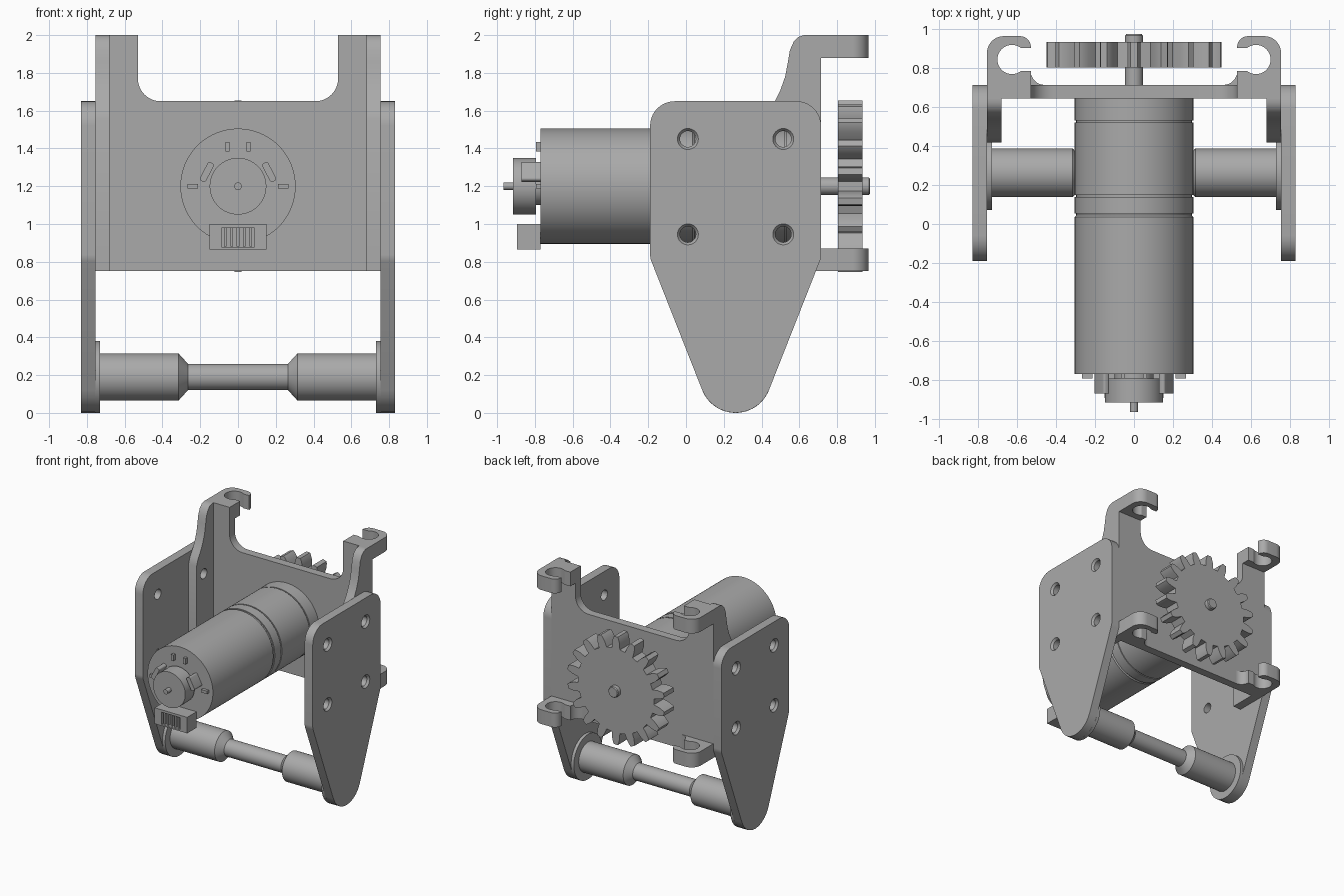
import bpy, bmesh, math
from mathutils import Vector

cube = bpy.data.objects.get("Cube")
if cube:
    bpy.data.objects.remove(cube, do_unlink=True)

GREY = (0.4, 0.4, 0.4, 1)
grey = bpy.data.materials.new("plain_grey")
grey.use_nodes = True
grey.diffuse_color = GREY
grey.node_tree.nodes["Principled BSDF"].inputs["Base Color"].default_value = GREY


def at(axis, u, v, t):
    return {"x": (t, u, v), "y": (u, t, v), "z": (u, v, t)}[axis]


def finish(bm, name):
    bmesh.ops.recalc_face_normals(bm, faces=bm.faces)
    mesh = bpy.data.meshes.new(name)
    bm.to_mesh(mesh)
    bm.free()
    mesh.materials.append(grey)
    obj = bpy.data.objects.new(name, mesh)
    bpy.context.collection.objects.link(obj)
    return obj


def arc(cu, cv, r, a0, a1, n=12):
    angles = [math.radians(a0 + (a1 - a0) * i / n) for i in range(n + 1)]
    return [(cu + r * math.cos(a), cv + r * math.sin(a)) for a in angles]


def rounded(points, n=10):
    """Outline from (u, v[, corner radius]) points."""
    out = []
    for i, p in enumerate(points):
        c = Vector(p[:2])
        if len(p) < 3:
            out.append(tuple(c))
            continue
        d0 = (Vector(points[i - 1][:2]) - c).normalized()
        d1 = (Vector(points[(i + 1) % len(points)][:2]) - c).normalized()
        half = d0.angle(d1) / 2
        mid = c + (d0 + d1).normalized() * p[2] / math.sin(half)
        start = c + d0 * p[2] / math.tan(half) - mid
        end = c + d1 * p[2] / math.tan(half) - mid
        sweep = math.pi - 2 * half
        for k in range(n + 1):
            f = k / n
            w = (start * math.sin((1 - f) * sweep) + end * math.sin(f * sweep)) / math.sin(sweep)
            out.append(tuple(mid + w))
    return out


def prism(name, outline, axis, t0, t1):
    bm = bmesh.new()
    face = bm.faces.new([bm.verts.new(at(axis, u, v, t0)) for u, v in outline])
    ext = bmesh.ops.extrude_face_region(bm, geom=[face])
    verts = [e for e in ext["geom"] if isinstance(e, bmesh.types.BMVert)]
    bmesh.ops.translate(bm, verts=verts, vec=at(axis, 0, 0, t1 - t0))
    return finish(bm, name)


def box(name, x0, x1, y0, y1, z0, z1):
    return prism(name, [(x0, y0), (x1, y0), (x1, y1), (x0, y1)], "z", z0, z1)


def lathe(name, profile, axis, cu, cv, n=64):
    """Closed turned part from (position, radius) pairs along an axis."""
    bm = bmesh.new()
    rings = [[bm.verts.new(at(axis, u, v, t)) for u, v in arc(cu, cv, r, 0, 360, n)[:-1]]
             for t, r in profile]
    for a, b in zip(rings, rings[1:]):
        for i in range(n):
            j = (i + 1) % n
            bm.faces.new((a[i], a[j], b[j], b[i]))
    bm.faces.new(rings[0])
    bm.faces.new(rings[-1])
    return finish(bm, name)


def cut(obj, cutter):
    mod = obj.modifiers.new("cut", "BOOLEAN")
    mod.operation, mod.solver, mod.object = "DIFFERENCE", "EXACT", cutter
    bpy.context.view_layer.objects.active = obj
    bpy.ops.object.modifier_apply(modifier=mod.name)
    bpy.data.objects.remove(cutter, do_unlink=True)


def mirror(obj):
    obj.modifiers.new("mirror", "MIRROR")


# Side plates with four countersunk holes
plate = prism("side_plate", rounded([(-.19, 1.65, .13), (.715, 1.65, .13), (.715, .82, .1),
                                     (.2625, -.328, .19), (-.19, .82, .1)]), "x", .755, .83)
for y in (.01, .515):
    for z in (.945, 1.45):
        cut(plate, lathe("hole", [(.7, .042), (.812, .042), (.832, .057), (.85, .057)], "x", y, z, 32))
mirror(plate)

# Bracket: back wall, side flanges and clips
prism("bracket_wall", rounded([(-.755, .75), (.755, .75), (.755, 2), (.53, 2), (.53, 1.65, .12),
                               (-.53, 1.65, .12), (-.53, 2), (-.755, 2)]), "y", .645, .715)
flange = prism("bracket_flange", [(.645, .75), (.42, .75), (.42, 1.55), (.44, 1.605), (.47, 1.65),
                                  (.5, 1.71), (.525, 1.78), (.54, 1.86), (.55, 1.92),
                                  (.57, 1.965), (.595, 1.99), (.625, 2), (.645, 2)], "x", .68, .755)
for z in (.945, 1.45):
    cut(flange, lathe("hole", [(.6, .042), (.8, .042)], "x", .515, z, 32))
mirror(flange)

hook = rounded([(.53, .785, .02), (.53, .715), (.755, .715), (.755, .965, .085),
                (.53, .965, .055), (.53, .905)])
hook += arc(.627, .845, .075, 127, -127, 28)
for name, z in (("lower_clip", .75), ("upper_clip", 1.88)):
    mirror(prism(name, hook, "z", z, z + .12))
mirror(prism("clip_fillet", [(.53, .715), (.53, .765)] + arc(.46, .785, .07, -15, -90), "z", .75, .87))

# Cross rod with end discs
half = [(0, .07), (.265, .07), (.315, .125), (.73, .125), (.73, .19), (.756, .19)]
lathe("cross_rod", [(-t, r) for t, r in reversed(half[1:])] + half[1:], "x", .2625, .19)

# Motor and gearbox in one turned body with grooves
R, G = .305, .297
lathe("motor_body", [(-.77, R), (.035, R), (.045, G), (.055, G), (.055, R), (.14, R), (.14, G),
                     (.15, G), (.15, R), (.522, R), (.522, G), (.532, G), (.532, R), (.645, R)],
      "y", 0, 1.2, 96)
lathe("motor_rear_boss", [(-.965, .02), (-.917, .02), (-.917, .15), (-.795, .15),
                          (-.795, .1), (-.77, .1)], "y", 0, 1.2)

# Terminals and tabs on the motor end
slant = math.radians(62)
along = Vector((-math.cos(slant), math.sin(slant))) * .055
side = Vector((math.sin(slant), math.cos(slant))) * .018
c = Vector((.165, 1.275))
mirror(prism("terminal", rounded([(*(c + along + side), .012), (*(c + along - side), .012),
                                  (*(c - along - side), .012), (*(c - along + side), .012)], 4),
             "y", -.87, -.769))
mirror(box("upper_tab", .045, .067, -.795, -.769, 1.385, 1.435))
mirror(box("side_tab", .213, .267, -.795, -.769, 1.188, 1.213))

# Connector with pins
connector = box("connector", -.152, .152, -.895, -.769, .865, 1.0)
cut(connector, box("pocket", -.087, .087, -.95, -.8, .877, .98))
for i in range(5):
    x = (i - 2) * .034
    box("connector_pin", x - .007, x + .007, -.885, -.799, .88, .978)

# Gear and output shaft
TEETH = 18
teeth = []
for i in range(TEETH):
    for r, da in ((.355, -6), (.405, -4.9), (.44, -3.3), (.455, -2.2),
                  (.455, 2.2), (.44, 3.3), (.405, 4.9), (.355, 6)):
        a = math.radians(90 + i * 360 / TEETH + da)
        teeth.append((r * math.cos(a), 1.2 + r * math.sin(a)))
prism("gear", teeth, "y", .805, .935)
lathe("output_shaft", [(.64, .046), (.968, .046), (.975, .04)], "y", 0, 1.2, 32)

# Smooth round surfaces, keep edges sharp
bpy.ops.object.select_all(action="DESELECT")
for obj in bpy.context.scene.objects:
    if obj.type == "MESH":
        obj.select_set(True)
        bpy.context.view_layer.objects.active = obj
bpy.ops.object.shade_smooth_by_angle(angle=math.radians(30))
